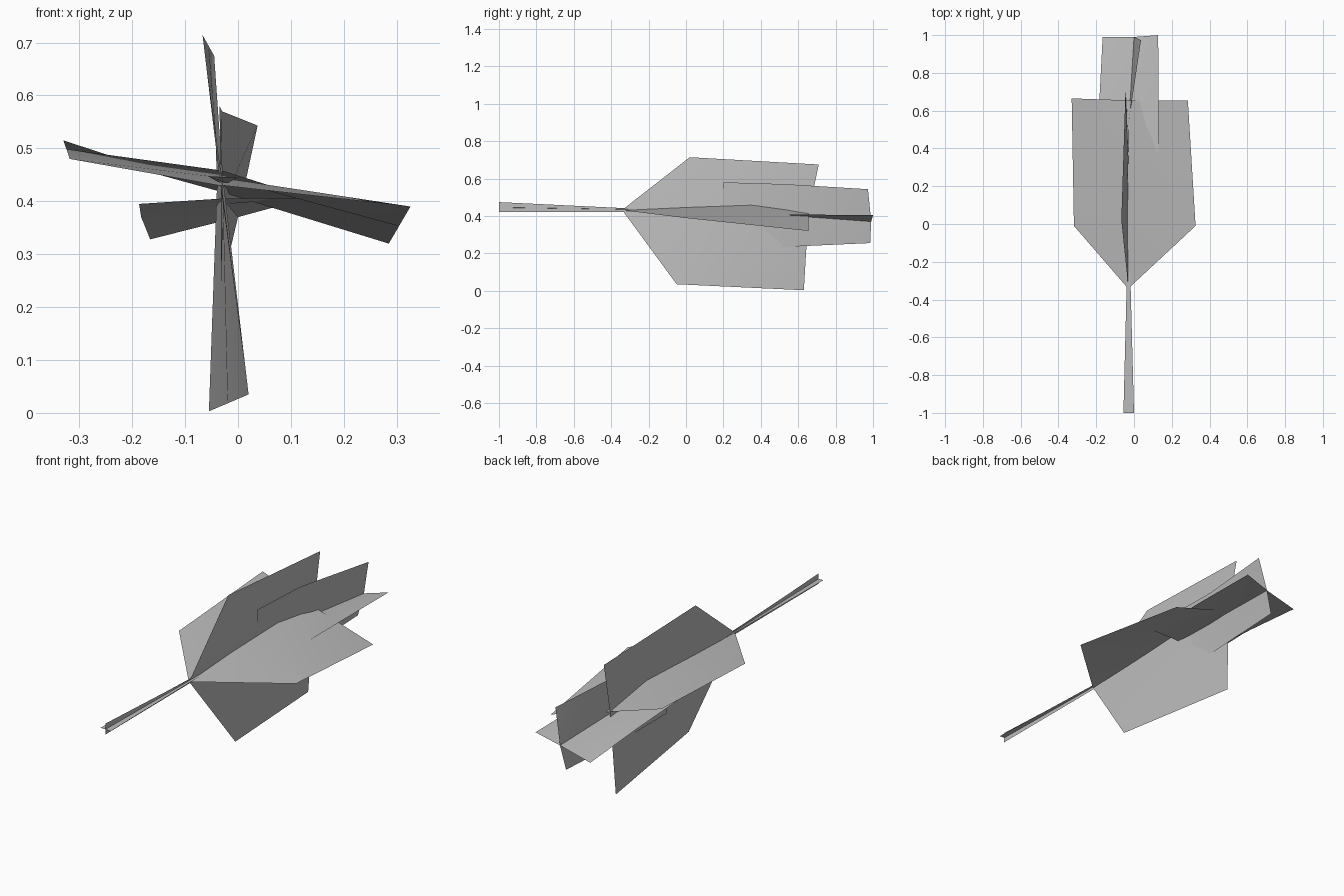
import bpy
from mathutils import Vector

cube = bpy.data.objects.get("Cube")
if cube:
    bpy.data.objects.remove(cube, do_unlink=True)

# One plain grey for everything
grey = bpy.data.materials.new("plain_grey")
grey.use_nodes = True
grey.diffuse_color = (0.5, 0.5, 0.5, 1)
bsdf = next(n for n in grey.node_tree.nodes if n.type == 'BSDF_PRINCIPLED')
bsdf.inputs["Base Color"].default_value = (0.5, 0.5, 0.5, 1)


def between(a, b, t):
    return tuple(Vector(a).lerp(Vector(b), t))


def sheet(name, rows):
    """Skin a thin sheet over rows that run from front to back."""
    n = len(rows[0])
    verts = [p for row in rows for p in row]
    faces = [(i * n + j, i * n + j + 1, (i + 1) * n + j + 1, (i + 1) * n + j)
             for i in range(len(rows) - 1) for j in range(n - 1)]
    mesh = bpy.data.meshes.new(name)
    mesh.from_pydata(verts, [], faces)
    mesh.materials.append(grey)
    mesh.shade_smooth()
    obj = bpy.data.objects.new(name, mesh)
    bpy.context.collection.objects.link(obj)
    return obj


# Bent spine shared by the crossed sheets
tip = (-0.03, -0.335, 0.43)
fore = (-0.035, -0.01, 0.445)
hump = (-0.03, 0.35, 0.458)
tail = (-0.04, 0.655, 0.42)


def main_blade(name, front_a, back_a, front_b, back_b, spread):
    """Kite-fronted blade: pointed tip, straight outer edges, bent middle."""
    s = Vector(spread)
    sheet(name, [
        [tuple(Vector(tip) - s), tip, tuple(Vector(tip) + s)],
        [front_a, fore, front_b],
        [between(front_a, back_a, 0.53), hump, between(front_b, back_b, 0.53)],
        [back_a, tail, back_b]])


# Large crossed blades
main_blade("main_blade_flat", (-0.318, -0.01, 0.48), (-0.33, 0.665, 0.515),
           (0.326, -0.01, 0.39), (0.285, 0.655, 0.32), (0.007, 0, 0))
main_blade("main_blade_upright", (0.02, -0.05, 0.035), (-0.055, 0.63, 0.003),
           (-0.067, 0.02, 0.714), (-0.045, 0.71, 0.675), (0, 0, 0.007))

# Small crossed blades at the back
back_start, back_end = (-0.032, 0.3, 0.405), (0, 0.99, 0.37)
sheet("rear_blade_flat", [
    [(-0.187, 0.3, 0.395), back_start, (0.13, 0.3, 0.405)],
    [(-0.183, 0.66, 0.37), (-0.02, 0.65, 0.395), (0.13, 0.65, 0.407)],
    [(-0.166, 0.99, 0.328), back_end, (0.128, 1.0, 0.405)]])
sheet("rear_blade_upright", [
    [(-0.032, 0.2, 0.235), (-0.032, 0.2, 0.405), (-0.035, 0.2, 0.58)],
    [(-0.032, 0.54, 0.235), (-0.028, 0.54, 0.4), (-0.03, 0.53, 0.57)],
    [(-0.03, 0.985, 0.255), back_end, (0.037, 0.973, 0.543)]])

# Thin crossed stem at the front
sheet("stem_flat", [
    [(-0.056, -1, 0.447), (0, -1, 0.445)],
    [(-0.037, -0.25, 0.436), (-0.02, -0.25, 0.434)]])
sheet("stem_upright", [
    [(-0.028, -1, 0.421), (-0.03, -1, 0.474)],
    [(-0.03, -0.25, 0.422), (-0.03, -0.25, 0.438)]])
